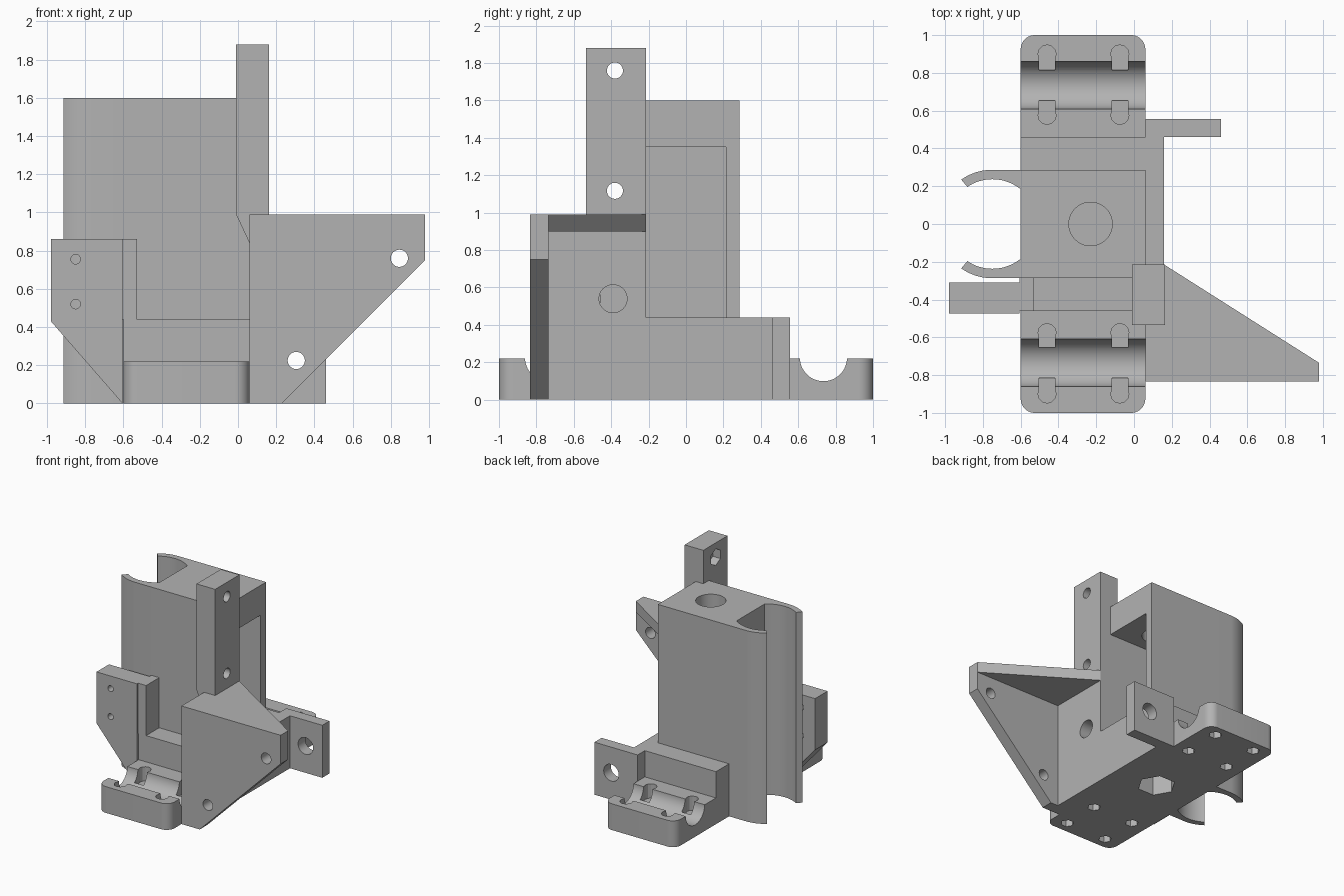
import bpy, bmesh, math

if "Cube" in bpy.data.objects:
    bpy.data.objects.remove(bpy.data.objects["Cube"])

grey = bpy.data.materials.new("plain_grey")
grey.diffuse_color = (0.45, 0.45, 0.45, 1)
grey.use_nodes = True
grey.node_tree.nodes["Principled BSDF"].inputs["Base Color"].default_value = grey.diffuse_color


def prism(name, axis, pts, lo, hi):
    """Extrude a 2D profile along an axis (x: yz, y: xz, z: xy)."""
    place = {"x": lambda u, v, w: (w, u, v),
             "y": lambda u, v, w: (u, w, v),
             "z": lambda u, v, w: (u, v, w)}[axis]
    bm = bmesh.new()
    a = [bm.verts.new(place(u, v, lo)) for u, v in pts]
    b = [bm.verts.new(place(u, v, hi)) for u, v in pts]
    bm.faces.new(a)
    bm.faces.new(b)
    for i in range(len(pts)):
        j = (i + 1) % len(pts)
        bm.faces.new((a[i], a[j], b[j], b[i]))
    bmesh.ops.recalc_face_normals(bm, faces=bm.faces[:])
    me = bpy.data.meshes.new(name)
    bm.to_mesh(me)
    bm.free()
    me.materials.append(grey)
    ob = bpy.data.objects.new(name, me)
    bpy.context.collection.objects.link(ob)
    return ob


def arc(cx, cy, r, a0, a1, n):
    return [(cx + r * math.cos(math.radians(a0 + (a1 - a0) * i / n)),
             cy + r * math.sin(math.radians(a0 + (a1 - a0) * i / n))) for i in range(n + 1)]


def ngon(cx, cy, r, n=32, turn=0):
    return arc(cx, cy, r, turn, turn + 360, n)[:-1]


def box(name, x0, x1, y0, y1, z0, z1):
    return prism(name, "z", [(x0, y0), (x1, y0), (x1, y1), (x0, y1)], z0, z1)


def cut(ob, *cutters):
    """Subtract each cutter and remove it."""
    for c in cutters:
        c.hide_render = True
        bpy.context.view_layer.objects.active = ob
        m = ob.modifiers.new("cut", "BOOLEAN")
        m.operation, m.solver, m.object = "DIFFERENCE", "EXACT", c
        bpy.ops.object.modifier_apply(modifier=m.name)
        bpy.data.objects.remove(c)


# Feet with rod grooves, screw holes, nut pockets
for s, name in ((-1, "front_foot"), (1, "back_foot")):
    r = 0.075
    outline = [(-0.6, 0.46 * s), (0.06, 0.46 * s)]
    outline += [(x, y * s) for x, y in arc(0.06 - r, 1 - r, r, 0, 90, 10)]
    outline += [(x, y * s) for x, y in arc(-0.6 + r, 1 - r, r, 90, 180, 10)]
    foot = prism(name, "z", outline, 0, 0.22)
    cut(foot, prism("groove", "x", ngon(0.735 * s, 0.225, 0.126, 64), -0.7, 0.2))
    for x in (-0.46, -0.075):
        for y, edge in ((0.9, 0.815), (0.575, 0.655)):
            cut(foot,
                box("slot", x - 0.042, x + 0.042, min(y, edge) * s, max(y, edge) * s, 0.1, 0.3),
                prism("screw", "z", ngon(x, y * s, 0.048, 12), 0.1, 0.3),
                prism("nut", "z", ngon(x, y * s, 0.052, 6), -0.1, 0.07))

# Tower with inner cavity, rod hole and nut pocket
tower = box("tower", -0.6, 0.06, -0.287, 0.287, 0, 1.6)
cut(tower,
    box("cavity", -0.5, 0.2, -0.215, 0.215, 0.44, 1.35),
    prism("rod_hole", "z", ngon(-0.23, 0, 0.115, 48), 1.3, 1.7),
    prism("nut_pocket", "z", ngon(-0.23, 0, 0.15, 6), -0.1, 0.36))

# Shoulders either side of the tower
box("front_shoulder", -0.6, 0.06, -0.46, -0.287, 0, 0.44)
box("back_shoulder", -0.6, 0.06, 0.287, 0.46, 0, 0.44)

# Curved clip arms
for s, name in ((-1, "front_clip_arm"), (1, "back_clip_arm")):
    prof = [(-0.6, 0.287)] + arc(-0.75, 0, 0.287, 90, 125, 16) + arc(-0.75, 0, 0.237, 124, 50.7, 28)
    prism(name, "z", [(x, y * s) for x, y in prof], 0, 1.6)

# Side wall, stepped, with a round hole
wall = prism("side_wall", "x", [(-0.735, 0), (0.46, 0), (0.46, 0.44), (-0.215, 0.44),
                                (-0.215, 0.99), (-0.735, 0.99)], 0.06, 0.16)
cut(wall, prism("hole", "x", ngon(-0.39, 0.54, 0.075), 0, 0.3))

# Slanted front plate with two screw holes, and the web on top
plate = prism("front_plate", "y", [(0.06, 0), (0.23, 0), (0.98, 0.75), (0.98, 0.99), (0.06, 0.99)],
              -0.835, -0.735)
cut(plate, *[prism("hole", "y", ngon(x, z, 0.045), -1, -0.6)
             for x, z in ((0.845, 0.76), (0.305, 0.225))])
prism("top_web", "z", [(0.16, -0.735), (0.98, -0.735), (0.16, -0.215)], 0.9, 0.99)

# Back lug
lug = box("back_lug", 0.06, 0.46, 0.46, 0.555, 0, 0.44)
cut(lug, prism("hole", "y", ngon(0.305, 0.225, 0.07), 0.4, 0.7))

# Upright bar with holes, nut pockets and sloped support
bar = box("upright_bar", -0.01, 0.163, -0.535, -0.215, 0.99, 1.88)
for z in (1.76, 1.117):
    cut(bar, prism("hole", "x", ngon(-0.38, z, 0.043), -0.2, 0.3),
        prism("nut", "x", ngon(-0.38, z, 0.07, 6, 30), -0.2, 0.06))
prism("bar_support", "y", [(-0.01, 0.99), (0.06, 0.84), (0.06, 0.99)], -0.535, -0.287)

# Left switch arm with two small holes, and its post
arm = prism("switch_arm", "y", [(-0.98, 0.43), (-0.605, 0), (-0.605, 0.86), (-0.98, 0.86)],
            -0.475, -0.31)
cut(arm, *[prism("hole", "y", ngon(-0.85, z, 0.025, 20), -0.6, -0.2) for z in (0.755, 0.52)])
box("switch_post", -0.605, -0.53, -0.46, -0.287, 0.44, 0.86)

# Smooth round surfaces, keep edges sharp
for ob in bpy.context.scene.objects:
    ob.select_set(True)
    bpy.context.view_layer.objects.active = ob
bpy.ops.object.shade_smooth_by_angle(angle=math.radians(25))
